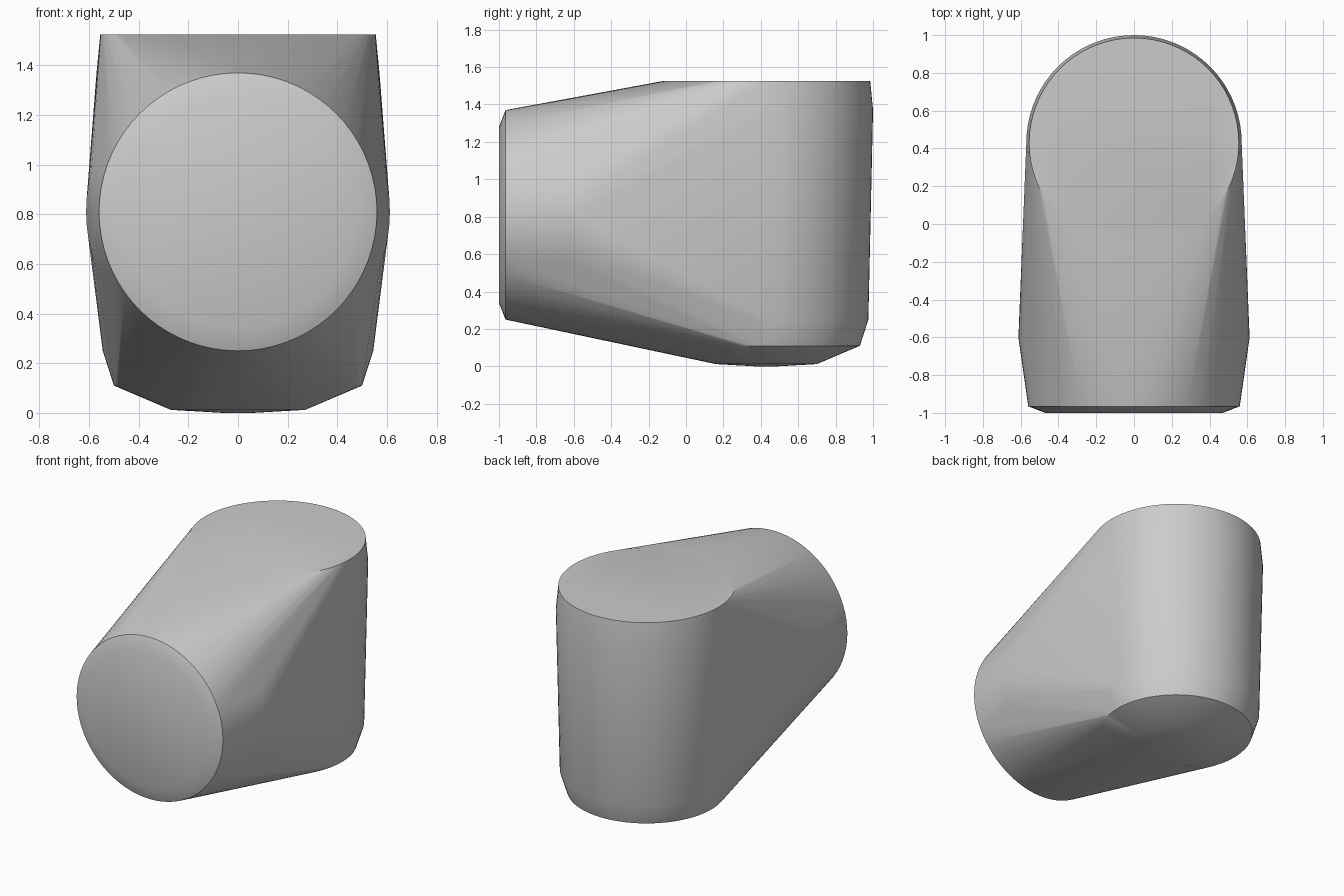
import bpy, bmesh
from math import sin, cos, tau, radians

cube = bpy.data.objects.get("Cube")
if cube:
    bpy.data.objects.remove(cube, do_unlink=True)

SEGMENTS = 72
UPRIGHT_Y = 0.43   # axis of the upright barrel
NOZZLE_Z = 0.81    # axis of the forward barrel

# (position along axis, radius) of each ring
upright_rings = [(1.525, 0.555), (1.37, 0.57), (0.25, 0.545),
                 (0.11, 0.5), (0.012, 0.27), (0.0, 0.06)]
nozzle_rings = [(-1.0, 0.47), (-0.965, 0.56), (-0.6, 0.612)]

bm = bmesh.new()


def ring(radius, place):
    for i in range(SEGMENTS):
        a = tau * i / SEGMENTS
        bm.verts.new(place(radius * cos(a), radius * sin(a)))


# Upright barrel with rounded base
for z, r in upright_rings:
    ring(r, lambda u, v: (u, UPRIGHT_Y + v, z))

# Forward barrel with bevelled end
for y, r in nozzle_rings:
    ring(r, lambda u, v: (u, y, NOZZLE_Z + v))

# Skin stretched tightly over both barrels
bmesh.ops.convex_hull(bm, input=bm.verts)
bmesh.ops.delete(bm, geom=[v for v in bm.verts if not v.link_faces], context='VERTS')
bmesh.ops.dissolve_limit(bm, angle_limit=radians(0.2), verts=bm.verts, edges=bm.edges)
bmesh.ops.recalc_face_normals(bm, faces=bm.faces)

mesh = bpy.data.meshes.new("elbow_body")
bm.to_mesh(mesh)
bm.free()
body = bpy.data.objects.new("elbow_body", mesh)
bpy.context.collection.objects.link(body)

# Plain grey finish
grey = bpy.data.materials.new("light_grey")
grey.use_nodes = True
colour = (0.6, 0.6, 0.6, 1)
grey.diffuse_color = colour
grey.node_tree.nodes["Principled BSDF"].inputs["Base Color"].default_value = colour
mesh.materials.append(grey)

bpy.ops.object.select_all(action='DESELECT')
body.select_set(True)
bpy.context.view_layer.objects.active = body
bpy.ops.object.shade_smooth_by_angle(angle=radians(30))
